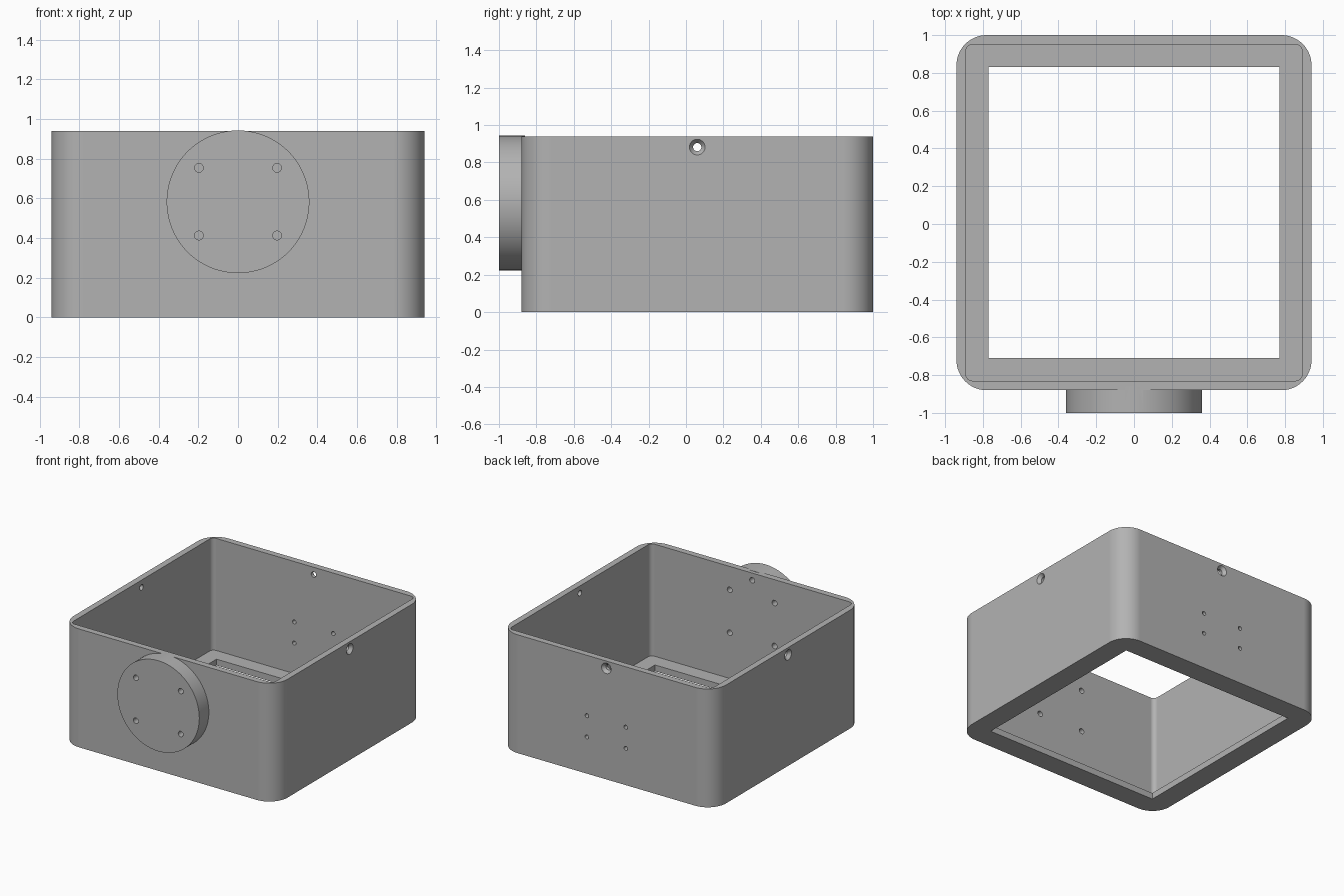
import bpy, bmesh, math
from mathutils import Vector

if "Cube" in bpy.data.objects:
    bpy.data.objects.remove(bpy.data.objects["Cube"], do_unlink=True)

grey = bpy.data.materials.new("plain grey")
grey.use_nodes = True
grey.diffuse_color = (0.45, 0.45, 0.45, 1)
grey.node_tree.nodes["Principled BSDF"].inputs["Base Color"].default_value = grey.diffuse_color

MID_Y = 0.06      # centre of the square shell
HALF = 0.94       # half width of the shell, also its height
WALL = 0.05
INNER = HALF - WALL
DISC_Z = 0.583


def finish(name, bm):
    bmesh.ops.recalc_face_normals(bm, faces=bm.faces)
    mesh = bpy.data.meshes.new(name)
    bm.to_mesh(mesh)
    bm.free()
    mesh.materials.append(grey)
    obj = bpy.data.objects.new(name, mesh)
    bpy.context.collection.objects.link(obj)
    return obj


def rounded_prism(name, half, radius, z0, z1, steps=16):
    """Square prism with rounded vertical corners."""
    bm = bmesh.new()
    ring = []
    for corner in range(4):
        mid = math.radians(45 + 90 * corner)
        cx = math.copysign(half - radius, math.cos(mid))
        cy = math.copysign(half - radius, math.sin(mid))
        for i in range(steps + 1 if radius else 1):
            a = math.radians(90 * (corner + i / steps))
            ring.append(bm.verts.new((cx + radius * math.cos(a),
                                      MID_Y + cy + radius * math.sin(a), z0)))
    base = bm.faces.new(ring)
    top = bmesh.ops.extrude_face_region(bm, geom=[base])["geom"]
    bmesh.ops.translate(bm, vec=(0, 0, z1 - z0),
                        verts=[v for v in top if isinstance(v, bmesh.types.BMVert)])
    return finish(name, bm)


def rod(name, start, end, r1, r2=None, segments=24):
    """Cylinder or cone between two points."""
    start, end = Vector(start), Vector(end)
    bm = bmesh.new()
    bmesh.ops.create_cone(bm, cap_ends=True, segments=segments, radius1=r1,
                          radius2=r1 if r2 is None else r2, depth=(end - start).length)
    bm.transform((end - start).to_track_quat("Z", "Y").to_matrix().to_4x4())
    bmesh.ops.translate(bm, vec=(start + end) / 2, verts=bm.verts)
    return finish(name, bm)


def apply(obj, kind, **settings):
    mod = obj.modifiers.new(kind, kind)
    for key, value in settings.items():
        setattr(mod, key, value)
    bpy.ops.object.select_all(action="DESELECT")
    bpy.context.view_layer.objects.active = obj
    obj.select_set(True)
    bpy.ops.object.modifier_apply(modifier=mod.name)


def combine(obj, tool, operation="DIFFERENCE"):
    tool.hide_render = True
    apply(obj, "BOOLEAN", operation=operation, object=tool, solver="EXACT")
    bpy.data.objects.remove(tool, do_unlink=True)


# Open shell with a floor rim around a square opening
shell = rounded_prism("shell", HALF, 0.16, 0, HALF)
combine(shell, rounded_prism("cavity", INNER, 0.035, WALL, HALF + 0.1))
combine(shell, rounded_prism("opening", 0.77, 0, -0.1, 0.2))

# Round mounting boss on the front
combine(shell, rod("boss", (0, -1, DISC_Z), (0, MID_Y - HALF + 0.02, DISC_Z),
                   0.36, segments=96), "UNION")

# Four screw holes through the boss and the front wall
for x in (-0.197, 0.197):
    for z in (0.413, 0.754):
        combine(shell, rod("boss_hole", (x, -1.1, z), (x, -0.7, z), 0.022))

# Four small holes through the back wall
for x in (-0.171, 0.171):
    for z in (0.292, 0.46):
        combine(shell, rod("back_hole", (x, 0.8, z), (x, 1.1, z), 0.016))

# Countersunk lid screw holes near the rim, the front one closed by the boss
RIM_Z = 0.882
for dx, dy in ((1, 0), (-1, 0), (0, 1), (0, -1)):
    def at(d):
        return (dx * d, MID_Y + dy * d, RIM_Z)
    front = dy < 0
    combine(shell, rod("rim_hole", at(0.8), at(HALF if front else 1.1), 0.022))
    if not front:
        combine(shell, rod("countersink", at(HALF - 0.025), at(HALF + 0.005), 0.022, 0.046))

bpy.ops.object.select_all(action="DESELECT")
bpy.context.view_layer.objects.active = shell
shell.select_set(True)
bpy.ops.object.shade_smooth_by_angle(angle=math.radians(30))
apply(shell, "WEIGHTED_NORMAL", keep_sharp=True, weight=100)
